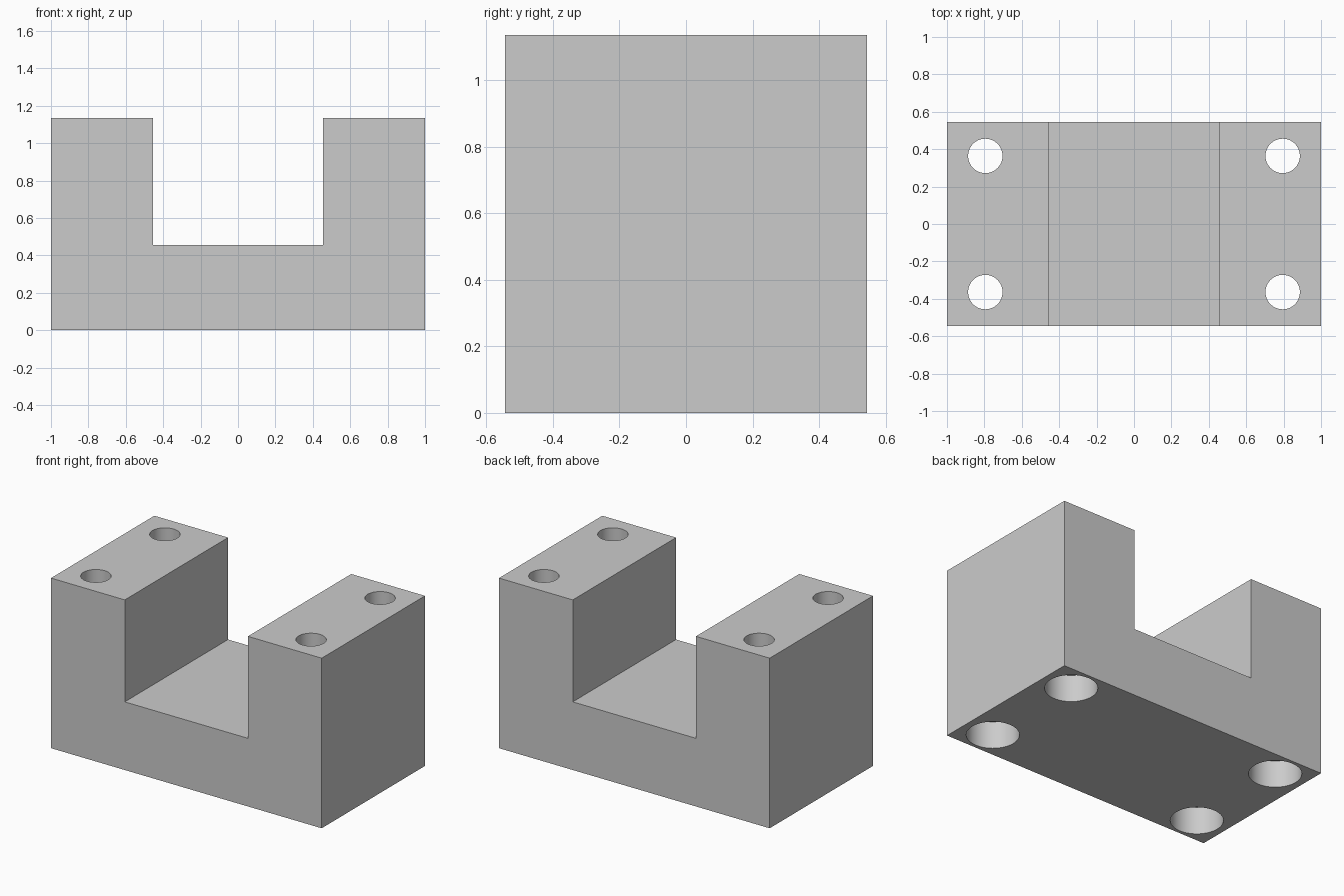
import bpy
import bmesh
import math

cube = bpy.data.objects.get("Cube")
if cube:
    bpy.data.objects.remove(cube, do_unlink=True)

HALF_X, HALF_Y, HEIGHT = 1.0, 0.545, 1.136
SLOT_X, SLOT_Z = 0.455, 0.455
HOLE_X, HOLE_Y = 0.795, 0.364
HOLE_R, BORE_R, BORE_DEPTH = 0.092, 0.159, 0.18

grey = bpy.data.materials.new("light grey")
grey.use_nodes = True
colour = (0.6, 0.6, 0.6, 1)
grey.diffuse_color = colour
grey.node_tree.nodes["Principled BSDF"].inputs["Base Color"].default_value = colour


def add_object(name, bm):
    bmesh.ops.recalc_face_normals(bm, faces=bm.faces)
    mesh = bpy.data.meshes.new(name)
    bm.to_mesh(mesh)
    bm.free()
    mesh.materials.append(grey)
    obj = bpy.data.objects.new(name, mesh)
    bpy.context.collection.objects.link(obj)
    return obj


# U-shaped block, extruded from its front profile
half = [(HALF_X, 0), (HALF_X, HEIGHT), (SLOT_X, HEIGHT), (SLOT_X, SLOT_Z)]
profile = half + [(-x, z) for x, z in reversed(half)]
bm = bmesh.new()
front = bm.faces.new([bm.verts.new((x, -HALF_Y, z)) for x, z in profile])
back = bmesh.ops.extrude_face_region(bm, geom=[front])["geom"]
bmesh.ops.translate(bm, vec=(0, 2 * HALF_Y, 0),
                    verts=[g for g in back if isinstance(g, bmesh.types.BMVert)])
block = add_object("channel_block", bm)


# Stepped cutter: narrow through hole with a wide counterbore underneath
def stepped_cutter(name, x, y, segments=64):
    rings = [(BORE_R, -0.1), (BORE_R, BORE_DEPTH),
             (HOLE_R, BORE_DEPTH), (HOLE_R, HEIGHT + 0.1)]
    bm = bmesh.new()
    loops = []
    for r, z in rings:
        angles = [math.tau * i / segments for i in range(segments)]
        loops.append([bm.verts.new((x + r * math.cos(a), y + r * math.sin(a), z))
                      for a in angles])
    for low, high in zip(loops, loops[1:]):
        for i in range(segments):
            j = (i + 1) % segments
            bm.faces.new((low[i], low[j], high[j], high[i]))
    bm.faces.new(loops[0])
    bm.faces.new(loops[-1])
    return add_object(name, bm)


# Four bolt holes
cutters = []
for side, sx in (("left", 1), ("right", -1)):
    for end, sy in (("front", -1), ("back", 1)):
        cutter = stepped_cutter(f"{end}_{side}_hole_cutter", sx * HOLE_X, sy * HOLE_Y)
        mod = block.modifiers.new(f"{end}_{side}_hole", 'BOOLEAN')
        mod.operation = 'DIFFERENCE'
        mod.solver = 'EXACT'
        mod.object = cutter
        cutters.append(cutter)

bpy.ops.object.select_all(action='DESELECT')
block.select_set(True)
bpy.context.view_layer.objects.active = block
for mod in list(block.modifiers):
    bpy.ops.object.modifier_apply(modifier=mod.name)
for cutter in cutters:
    bpy.data.objects.remove(cutter, do_unlink=True)

# Smooth hole walls, crisp edges
bpy.ops.object.shade_smooth_by_angle(angle=math.radians(30))
